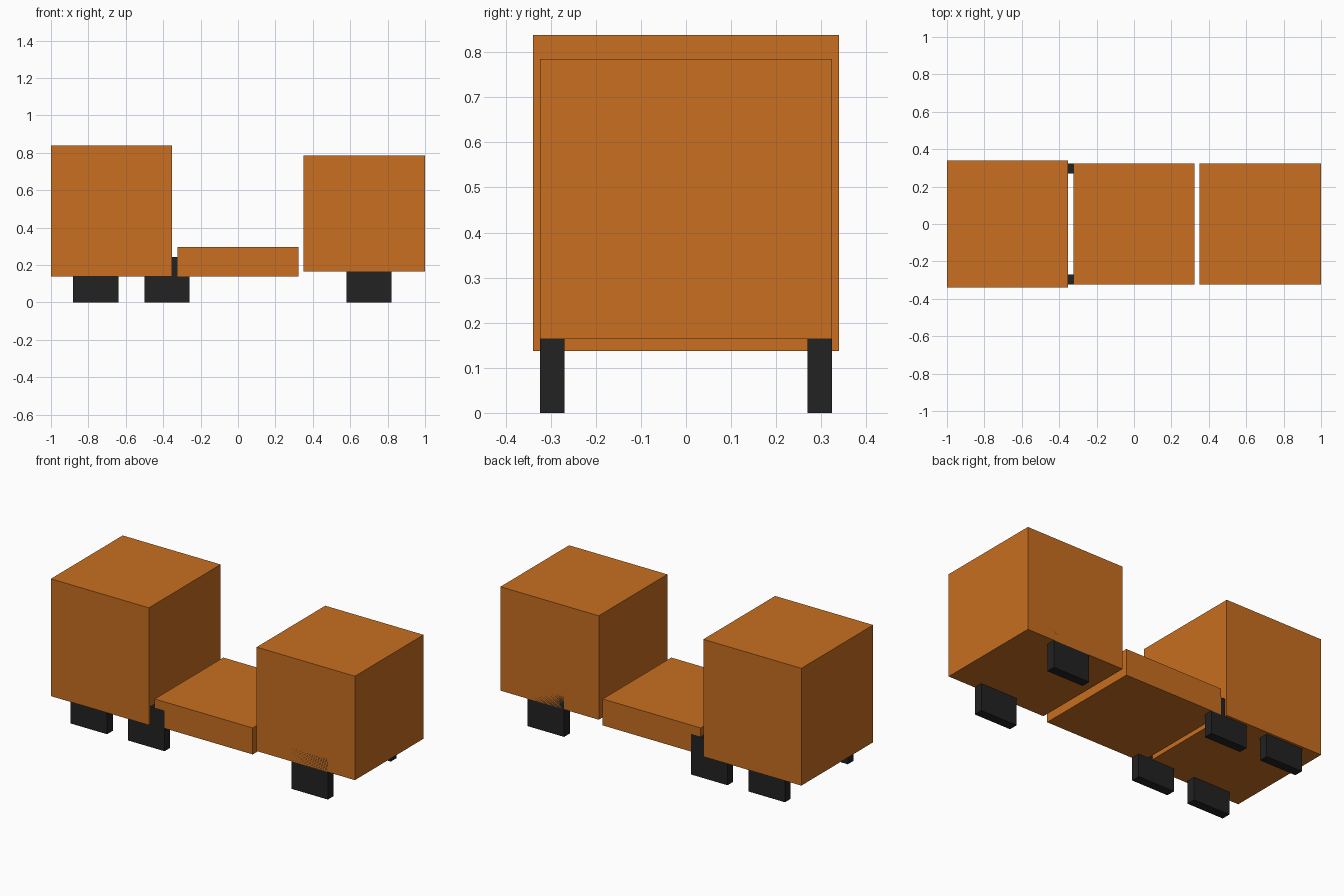
import bpy

if "Cube" in bpy.data.objects:
    bpy.data.objects.remove(bpy.data.objects["Cube"])


def material(name, rgb):
    m = bpy.data.materials.new(name)
    m.diffuse_color = (*rgb, 1.0)
    m.use_nodes = True
    m.node_tree.nodes["Principled BSDF"].inputs["Base Color"].default_value = m.diffuse_color
    return m


orange = material("orange", (0.58, 0.156, 0.0144))
black = material("black", (0.016, 0.016, 0.016))


def box(name, x, y, z, mat):
    """Box from (min, max) ranges on each axis."""
    bpy.ops.mesh.primitive_cube_add(size=1, location=[(a + b) / 2 for a, b in (x, y, z)])
    ob = bpy.context.object
    ob.name = name
    ob.scale = [b - a for a, b in (x, y, z)]
    bpy.ops.object.transform_apply(location=False, rotation=False, scale=True)
    ob.data.materials.append(mat)
    return ob


# Body: tall rear block, low middle bed, front block
box("tall_body_block", (-1.0, -0.352), (-0.339, 0.339), (0.137, 0.838), orange)
box("low_middle_bed", (-0.324, 0.324), (-0.324, 0.324), (0.137, 0.295), orange)
box("end_body_block", (0.35, 1.0), (-0.324, 0.324), (0.164, 0.785), orange)

# Square wheels, three on each side
for i, cx in enumerate((-0.76, -0.38, 0.70)):
    for side, y in (("front", (-0.324, -0.27)), ("back", (0.27, 0.324))):
        box(f"wheel_{side}_{i + 1}", (cx - 0.121, cx + 0.121), y, (0.0, 0.243), black)
